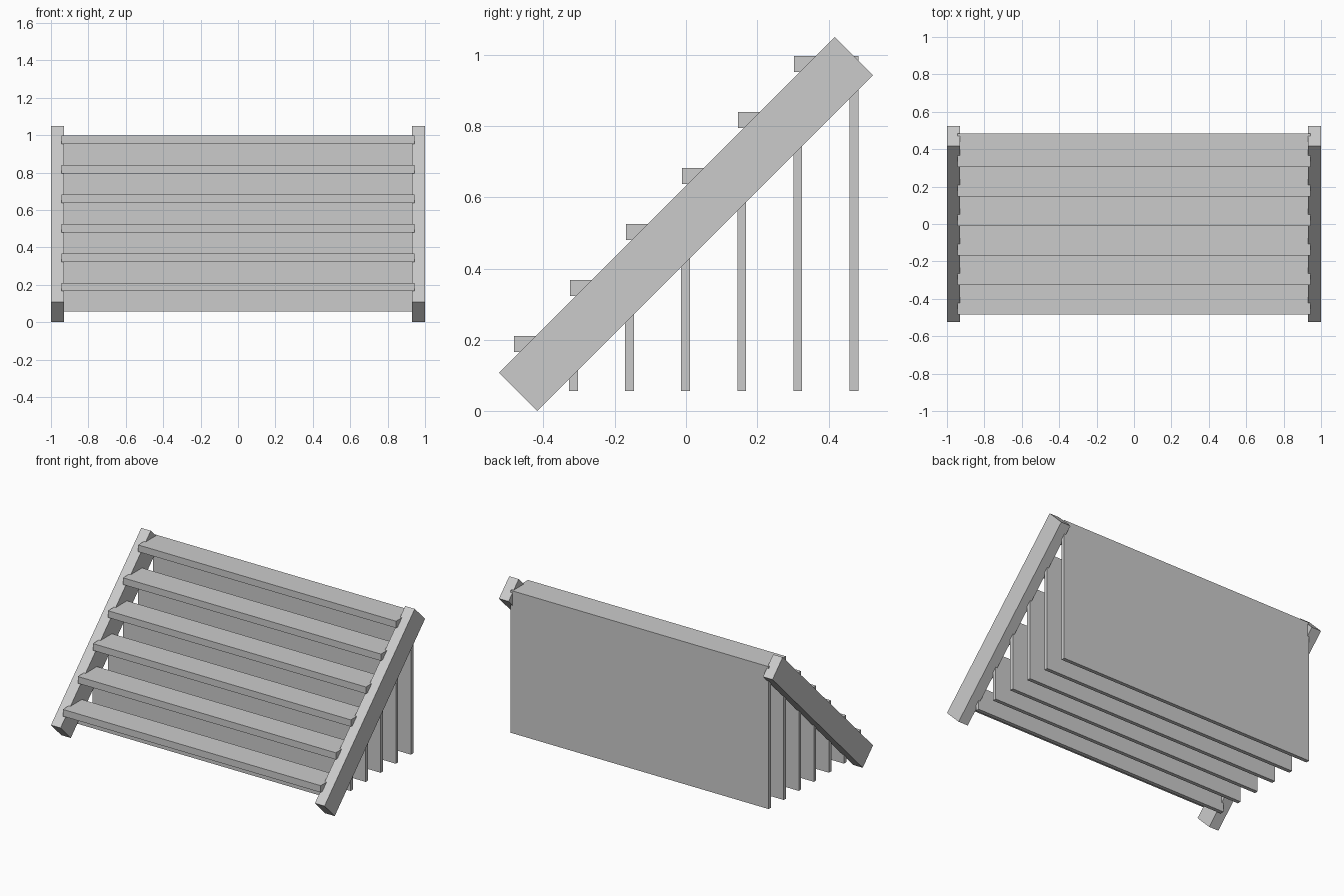
import bpy
import bmesh

cube = bpy.data.objects.get("Cube")
if cube:
    bpy.data.objects.remove(cube, do_unlink=True)

# One plain grey for the whole staircase
grey = bpy.data.materials.new("light grey")
grey.use_nodes = True
colour = (0.6, 0.6, 0.6, 1)
grey.diffuse_color = colour
grey.node_tree.nodes["Principled BSDF"].inputs["Base Color"].default_value = colour


def extrude_profile(name, profile, x0, x1):
    """Extrude a (y, z) outline along x into a solid."""
    bm = bmesh.new()
    face = bm.faces.new([bm.verts.new((x0, y, z)) for y, z in profile])
    result = bmesh.ops.extrude_face_region(bm, geom=[face])
    moved = [v for v in result["geom"] if isinstance(v, bmesh.types.BMVert)]
    bmesh.ops.translate(bm, verts=moved, vec=(x1 - x0, 0, 0))
    bmesh.ops.recalc_face_normals(bm, faces=bm.faces)
    mesh = bpy.data.meshes.new(name)
    bm.to_mesh(mesh)
    bm.free()
    mesh.materials.append(grey)
    obj = bpy.data.objects.new(name, mesh)
    bpy.context.collection.objects.link(obj)
    return obj


def rectangle(y0, y1, z0, z1):
    return [(y0, z0), (y1, z0), (y1, z1), (y0, z1)]


# Sloping side beams
beam = [(-0.525, 0.107), (-0.418, 0), (0.525, 0.943), (0.418, 1.05)]
extrude_profile("left_stringer", beam, 0.93, 1)
extrude_profile("right_stringer", beam, -1, -0.93)

# Treads, each with a tall panel below its back edge
steps = 6
pitch = 0.1573
half_width = 0.943
for i in range(steps):
    front = -0.483 + i * pitch
    back = front + 0.18
    top = 0.2105 + i * pitch
    under = top - 0.045
    extrude_profile(f"tread_{i + 1}", rectangle(front, back, under, top),
                    -half_width, half_width)
    extrude_profile(f"riser_panel_{i + 1}", rectangle(back - 0.025, back, 0.056, under),
                    -half_width, half_width)
